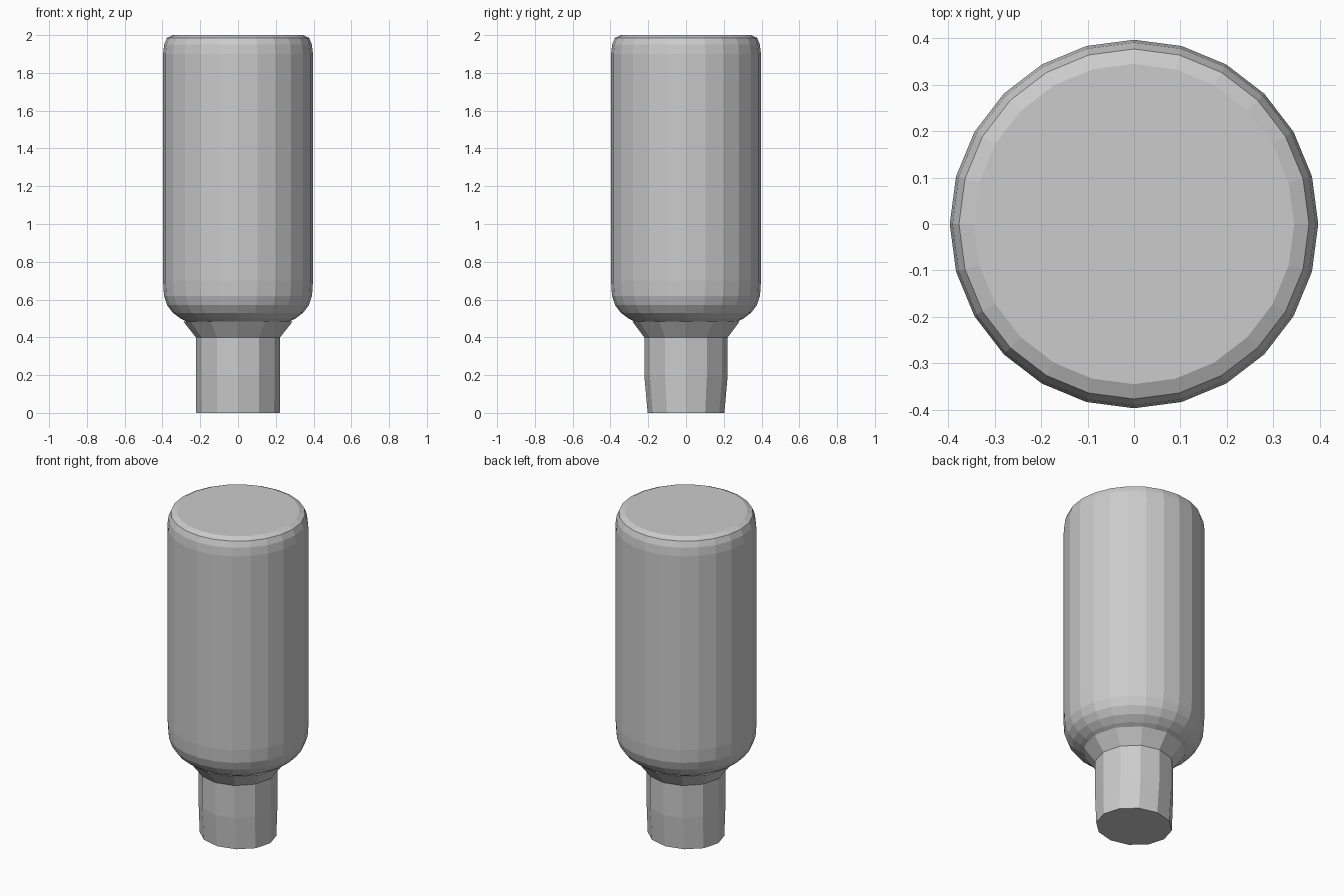
import bpy, bmesh
from math import sin, cos, pi

if "Cube" in bpy.data.objects:
    bpy.data.objects.remove(bpy.data.objects["Cube"])


def lathe(name, profile, sides, turn=0.0):
    """Capped stack of rings; each profile entry is (x radius, y radius, z), bottom to top."""
    bm = bmesh.new()
    rings = []
    for rx, ry, z in profile:
        ring = []
        for i in range(sides):
            a = 2 * pi * i / sides + turn
            ring.append(bm.verts.new((rx * cos(a), ry * sin(a), z)))
        rings.append(ring)
    for low, high in zip(rings, rings[1:]):
        for i in range(sides):
            j = (i + 1) % sides
            bm.faces.new((low[i], low[j], high[j], high[i]))
    bm.faces.new(rings[0][::-1])
    bm.faces.new(rings[-1])
    mesh = bpy.data.meshes.new(name)
    bm.to_mesh(mesh)
    bm.free()
    obj = bpy.data.objects.new(name, mesh)
    bpy.context.collection.objects.link(obj)
    return obj


# Main body with rounded shoulder below and softly bevelled top
body = [(0.265, 0.48), (0.305, 0.50), (0.345, 0.53), (0.375, 0.57),
        (0.392, 0.62), (0.397, 0.70), (0.397, 1.90), (0.391, 1.95),
        (0.377, 1.985), (0.345, 2.0)]
lathe("bottle_body", [(r, r, z) for r, z in body], 24)

# Narrow neck, slightly tapered front to back, flaring into the shoulder
neck = [(0.221, 0.203, 0.0), (0.223, 0.221, 0.20),
        (0.223, 0.221, 0.40), (0.29, 0.285, 0.485)]
lathe("bottle_neck", neck, 12, pi / 12 * 0)
